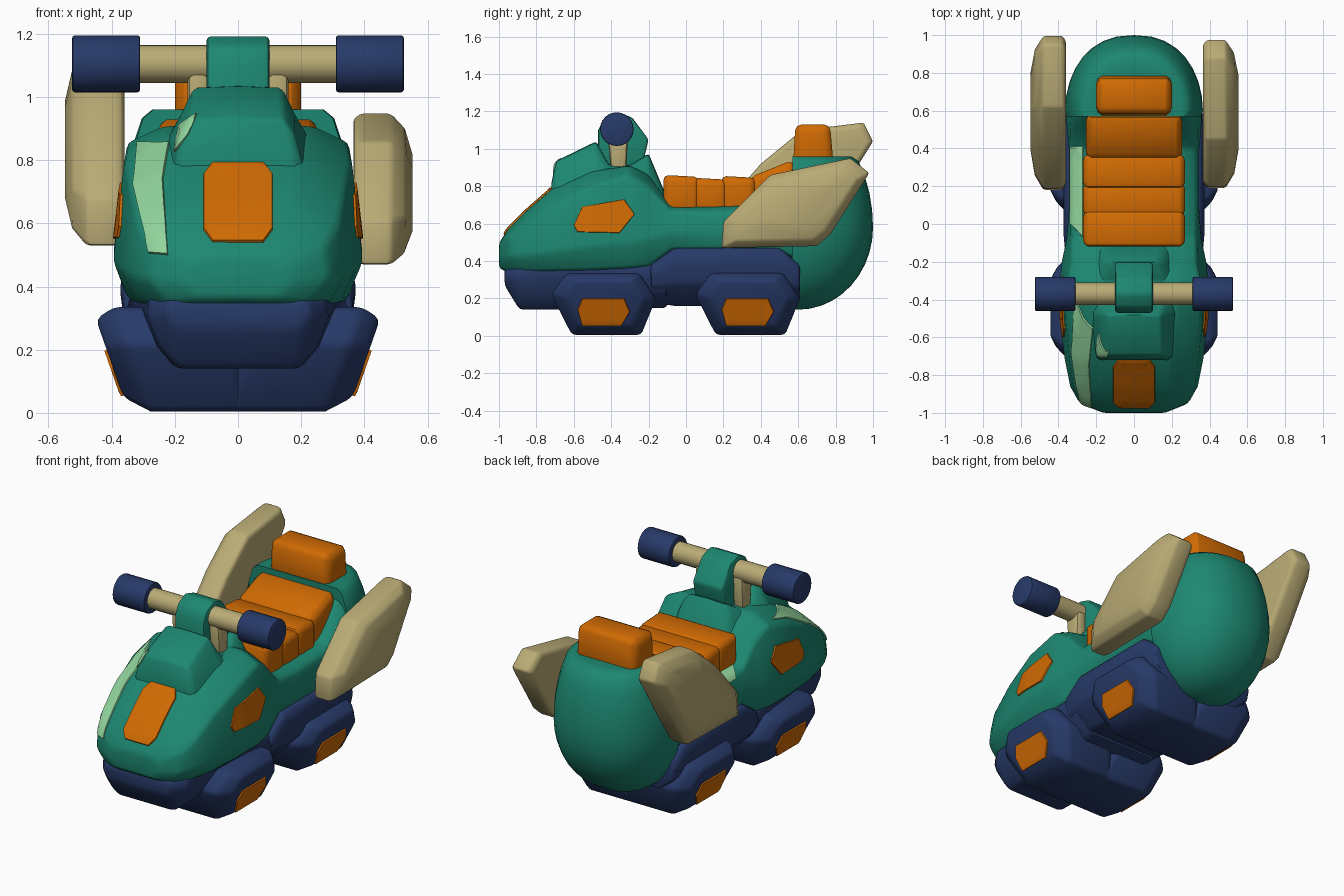
import bpy, bmesh
from math import copysign
from mathutils import Vector
from mathutils.bvhtree import BVHTree

cube = bpy.data.objects.get("Cube")
if cube:
    bpy.data.objects.remove(cube, do_unlink=True)


def material(name, color):
    mat = bpy.data.materials.new(name)
    mat.use_nodes = True
    mat.diffuse_color = (*color, 1)
    mat.node_tree.nodes["Principled BSDF"].inputs["Base Color"].default_value = (*color, 1)
    return mat


green = material("teal_green", (0.012, 0.245, 0.165))
mint = material("pale_green", (0.29, 0.67, 0.34))
navy = material("navy_blue", (0.02, 0.042, 0.14))
orange = material("orange", (0.63, 0.145, 0.001))
sand = material("sand", (0.49, 0.41, 0.18))


def finish(name, bm, mat, bevel=0, angle=0.5, recalc=True):
    """Turn a bmesh into a bevelled, smooth shaded object."""
    if recalc:
        bmesh.ops.recalc_face_normals(bm, faces=bm.faces)
    mesh = bpy.data.meshes.new(name)
    bm.to_mesh(mesh)
    bm.free()
    mesh.materials.append(mat)
    obj = bpy.data.objects.new(name, mesh)
    bpy.context.scene.collection.objects.link(obj)
    if bevel:
        mod = obj.modifiers.new("soft_edges", "BEVEL")
        mod.width, mod.segments, mod.angle_limit = bevel, 2, angle
        evaluated = obj.evaluated_get(bpy.context.evaluated_depsgraph_get())
        obj.data = bpy.data.meshes.new_from_object(evaluated)
        obj.modifiers.clear()
    bpy.ops.object.select_all(action="DESELECT")
    obj.select_set(True)
    bpy.context.view_layer.objects.active = obj
    bpy.ops.object.shade_smooth_by_angle(angle=0.7)
    return obj


def skin(rings):
    """Bridge matching rings of points and cap both ends."""
    bm = bmesh.new()
    rows = [[bm.verts.new(point) for point in ring] for ring in rings]
    count = len(rows[0])
    for a, b in zip(rows, rows[1:]):
        for i in range(count):
            j = (i + 1) % count
            bm.faces.new((a[i], a[j], b[j], b[i]))
    bm.faces.new(rows[0])
    bm.faces.new(rows[-1])
    return bm


def loft(name, sections, mat, bevel=0.02):
    """Symmetric hull; a section is y, bottom z and width, then z, width pairs."""
    rings = []
    for y, zb, wb, zm, wm, zs, ws, zt, wt in sections:
        half = [(wb, zb), (wm, zm), (ws, zs), (wt, zt)]
        ring = [(0, zb)] + half + [(0, zt + 0.005)] + [(-w, z) for w, z in reversed(half)]
        rings.append([(x, y, z) for x, z in ring])
    return finish(name, skin(rings), mat, bevel, angle=0.35)


def prism(name, profile, stations, mat, bevel=0.02, side=1, shear=0):
    """Side profile (y, z) swept along x; a station is x and profile scale."""
    cy = sum(p[0] for p in profile) / len(profile)
    cz = sum(p[1] for p in profile) / len(profile)
    rings = [[(side * (x + shear * (z - cz) * s), cy + (y - cy) * s, cz + (z - cz) * s)
              for y, z in profile] for x, s in stations]
    return finish(name, skin(rings), mat, bevel)


def plate(name, outline, direction, targets, mat):
    """Thin inlay projected on the targets along a direction."""
    direction = Vector(direction)
    axis = max(range(3), key=lambda i: abs(direction[i]))
    trees = []
    for target in targets:
        mesh = target.data
        trees.append(BVHTree.FromPolygons([v.co for v in mesh.vertices],
                                          [p.vertices[:] for p in mesh.polygons]))

    def project(u, v, lift):
        start = [u, v]
        start.insert(axis, 0)
        start = Vector(start) - direction * 3
        hits = [t.ray_cast(start, direction) for t in trees]
        hits = [h for h in hits if h[0] is not None]
        if not hits:
            hits = [trees[0].find_nearest(start + direction * 2)]
        spot = min(hits, key=lambda h: h[3])
        return spot[0] + spot[1] * lift

    steps = 8
    center = sum((Vector(p) for p in outline), Vector((0, 0))) / len(outline)
    edge = []
    for a, b in zip(outline, outline[1:] + outline[:1]):
        edge += [Vector(a).lerp(Vector(b), i / steps) for i in range(steps)]
    rings = [[project(*center.lerp(p, scale), 0.008 if scale < 1 else 0) for p in edge]
             for scale in (1, 0.98, 0.8, 0.6, 0.4, 0.2)]
    bm = skin(rings)
    bm.faces.ensure_lookup_table()
    bm.faces.remove(bm.faces[-2])
    bmesh.ops.recalc_face_normals(bm, faces=bm.faces)
    if sum((f.normal * f.calc_area() for f in bm.faces), Vector()).dot(direction) > 0:
        bmesh.ops.reverse_faces(bm, faces=bm.faces)
    return finish(name, bm, mat, recalc=False)


# Main shell, from nose to seat back
hull = loft("body_shell", [
    (-1.0, 0.36, 0.12, 0.41, 0.17, 0.47, 0.15, 0.49, 0.1),
    (-0.95, 0.34, 0.22, 0.42, 0.29, 0.53, 0.275, 0.57, 0.16),
    (-0.86, 0.34, 0.28, 0.43, 0.34, 0.6, 0.32, 0.66, 0.18),
    (-0.71, 0.345, 0.32, 0.45, 0.37, 0.7, 0.34, 0.79, 0.19),
    (-0.5, 0.35, 0.34, 0.48, 0.395, 0.8, 0.36, 0.88, 0.22),
    (-0.3, 0.36, 0.35, 0.5, 0.395, 0.86, 0.35, 0.91, 0.24),
    (-0.2, 0.37, 0.34, 0.52, 0.385, 0.8, 0.33, 0.86, 0.2),
    (-0.08, 0.46, 0.33, 0.55, 0.36, 0.67, 0.33, 0.7, 0.22),
    (0.1, 0.46, 0.33, 0.55, 0.345, 0.66, 0.335, 0.69, 0.27),
    (0.4, 0.46, 0.33, 0.55, 0.345, 0.67, 0.335, 0.7, 0.27),
    (0.5, 0.45, 0.33, 0.6, 0.355, 0.75, 0.335, 0.8, 0.27),
    (0.62, 0.4, 0.33, 0.6, 0.36, 0.88, 0.325, 0.955, 0.28)], green)

# Raised console ahead of the seat
console = loft("console", [
    (-0.72, 0.6, 0.2, 0.7, 0.2, 0.78, 0.19, 0.81, 0.16),
    (-0.695, 0.6, 0.21, 0.78, 0.205, 0.88, 0.18, 0.93, 0.145),
    (-0.48, 0.6, 0.24, 0.84, 0.24, 0.95, 0.18, 1.035, 0.14),
    (-0.41, 0.6, 0.24, 0.84, 0.24, 0.88, 0.19, 0.91, 0.16),
    (-0.3, 0.6, 0.23, 0.84, 0.23, 0.88, 0.19, 0.91, 0.16),
    (-0.2, 0.6, 0.22, 0.8, 0.21, 0.92, 0.16, 0.97, 0.12),
    (-0.1, 0.6, 0.2, 0.67, 0.2, 0.71, 0.18, 0.73, 0.15)], green, 0.015)

# Rounded tail with a flat top
bm = bmesh.new()
bmesh.ops.create_uvsphere(bm, u_segments=32, v_segments=20, radius=1)
for vert in bm.verts:
    x, y, z = vert.co
    height = 0.58 + z * (0.6 if z > 0 else 0.44)
    width = copysign(abs(x) ** 0.85, x) * 0.365
    vert.co = (width, max(0.57, 0.6 + y * 0.4), min(0.96, height))
bmesh.ops.remove_doubles(bm, verts=bm.verts, dist=0.001)
finish("tail_shell", bm, green)

# Undercarriage
loft("front_bumper", [
    (-0.97, 0.27, 0.2, 0.3, 0.22, 0.33, 0.24, 0.36, 0.2),
    (-0.89, 0.14, 0.19, 0.21, 0.25, 0.3, 0.285, 0.37, 0.28),
    (-0.6, 0.14, 0.2, 0.21, 0.26, 0.31, 0.3, 0.38, 0.33),
    (-0.1, 0.15, 0.23, 0.24, 0.33, 0.32, 0.36, 0.38, 0.34)], navy)
loft("rear_chassis", [
    (-0.19, 0.18, 0.24, 0.26, 0.34, 0.33, 0.365, 0.38, 0.35),
    (-0.06, 0.16, 0.25, 0.28, 0.36, 0.4, 0.375, 0.47, 0.355),
    (0.5, 0.16, 0.25, 0.28, 0.36, 0.4, 0.375, 0.47, 0.355),
    (0.61, 0.18, 0.25, 0.26, 0.34, 0.33, 0.355, 0.38, 0.34)], navy)

# Wheel pods with hub plates, and side windows
wheel = [(-0.28, 0.22), (-0.2, 0.335), (0.19, 0.335), (0.28, 0.2), (0.2, 0.005), (-0.17, 0.005)]
hub = [(-0.14, 0.14), (-0.115, 0.2), (0.11, 0.2), (0.14, 0.13), (0.095, 0.055), (-0.115, 0.055)]
window = [(-0.6, 0.59), (-0.555, 0.69), (-0.33, 0.73), (-0.275, 0.65), (-0.355, 0.55),
          (-0.58, 0.555)]
for side, label in ((1, "left"), (-1, "right")):
    for y, place in ((-0.44, "front"), (0.33, "rear")):
        pod = prism(f"{place}_{label}_wheel", [(y + p, z) for p, z in wheel],
                    [(0.0, 0.86), (0.04, 1), (0.34, 1), (0.41, 0.75)], navy, 0.02, side, 0.35)
        plate(f"{place}_{label}_hub", [(y + p, z) for p, z in hub], (-side, 0, 0), [pod], orange)
    plate(f"{label}_window", window, (-side, 0, 0), [hull], orange)

# Nose window
corner = [(0.11, 0.58), (0.08, 0.54)]
front = corner + [(-x, z) for x, z in reversed(corner)]
front += [(x, 1.335 - z) for x, z in reversed(front)]
plate("nose_window", front, (0, 1, 0), [hull, console], orange)

# Pale painted highlights on one side
plate("shell_highlight", [(-0.28, 0.505), (-0.33, 0.72), (-0.318, 0.855), (-0.217, 0.855),
                          (-0.237, 0.74), (-0.222, 0.5)], (0, 1, 0), [hull], mint)
plate("console_highlight", [(-0.198, 0.825), (-0.183, 0.91), (-0.13, 0.945), (-0.155, 0.885)],
      (0, 1, 0), [console], mint)
plate("rail_highlight", [(-0.335, 0.0), (-0.335, 0.41), (-0.27, 0.41), (-0.27, -0.07)],
      (0, 0, -1), [hull], mint)

# Seat cushions, backrest and headrest
seat_width = [(-0.27, 0.9), (-0.24, 1), (0.24, 1), (0.27, 0.9)]
for i, (start, end, top) in enumerate([(-0.12, 0.07, 0.86), (0.04, 0.22, 0.845),
                                       (0.19, 0.37, 0.855)]):
    prism(f"seat_cushion_{i + 1}", [(start, 0.66), (start, top), (end, top - 0.01), (end, 0.66)],
          seat_width, orange, 0.025)
prism("seat_back", [(0.33, 0.66), (0.345, 0.85), (0.57, 0.94), (0.63, 0.75)],
      [(x * 0.94, s) for x, s in seat_width], orange, 0.03)
prism("headrest", [(0.57, 0.87), (0.585, 1.13), (0.77, 1.13), (0.79, 0.9)],
      [(-0.2, 0.9), (-0.17, 1), (0.17, 1), (0.2, 0.9)], orange, 0.035)

# Side fins with domed outer faces, the right one larger and higher
fin_depth = [(0.365, 0.93), (0.385, 1), (0.485, 1), (0.53, 0.82), (0.553, 0.5)]
prism("left_fin", [(0.19, 0.47), (0.2, 0.61), (0.45, 0.86), (0.88, 0.95), (0.98, 0.87),
                   (0.77, 0.54), (0.7, 0.48)], fin_depth, sand)
prism("right_fin", [(0.18, 0.53), (0.19, 0.68), (0.4, 0.92), (0.62, 1.1), (0.95, 1.14),
                    (1.0, 1.04), (0.8, 0.72), (0.68, 0.54)],
      [(x - 0.005, s) for x, s in fin_depth], sand, side=-1)

# Handlebar
prism("handlebar_mount", [(-0.47, 0.88), (-0.47, 1.1), (-0.44, 1.16), (-0.37, 1.195),
                          (-0.29, 1.17), (-0.2, 1.05), (-0.24, 0.88)],
      [(-0.1, 1), (0.1, 1)], green, 0.015)


def rod(name, x_start, x_end, radius, mat, bevel):
    bm = bmesh.new()
    bmesh.ops.create_cone(bm, cap_ends=True, segments=24, radius1=radius, radius2=radius,
                          depth=x_end - x_start)
    for vert in bm.verts:
        x, y, z = vert.co
        vert.co = (z + (x_start + x_end) / 2, y - 0.37, x + 1.105)
    return finish(name, bm, mat, bevel)


rod("handlebar", -0.35, 0.35, 0.06, sand, 0)
for side, label in ((1, "left"), (-1, "right")):
    ends = sorted((side * 0.31, side * 0.525))
    rod(f"{label}_grip", *ends, 0.09, navy, 0.008)
    prism(f"{label}_handlebar_stem", [(-0.4, 0.86), (-0.42, 1.09), (-0.31, 1.09), (-0.32, 0.86)],
          [(0.09, 1), (0.16, 1)], sand, 0.02, side)
